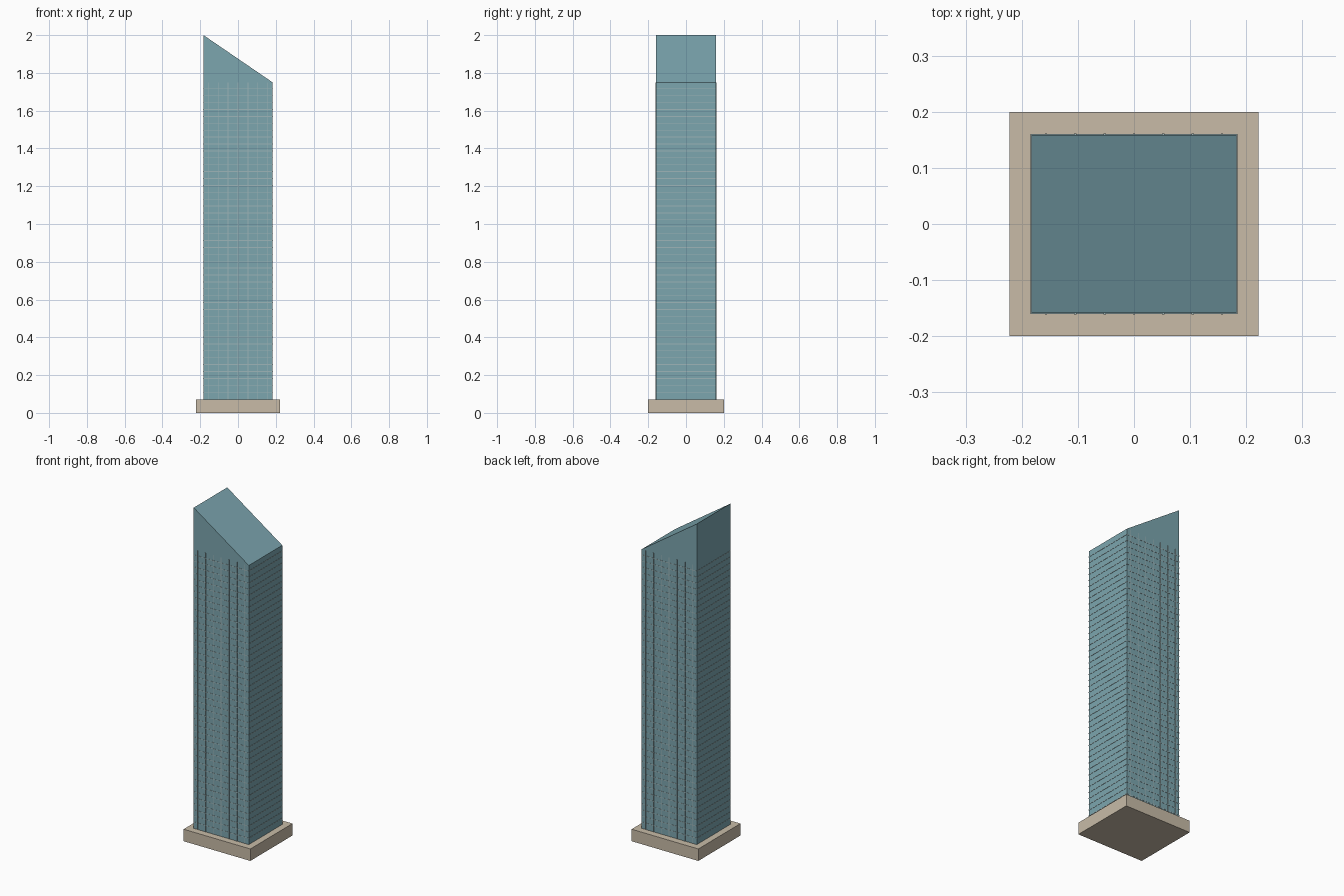
import bpy
import bmesh
from mathutils import Matrix, Vector

if "Cube" in bpy.data.objects:
    bpy.data.objects.remove(bpy.data.objects["Cube"])

HX, HY = 0.183, 0.159          # half width and depth of the shaft
POD_TOP, EAVE, PEAK = 0.072, 1.75, 2.0


def material(name, rgb):
    m = bpy.data.materials.new(name)
    m.diffuse_color = (*rgb, 1.0)
    m.use_nodes = True
    m.node_tree.nodes["Principled BSDF"].inputs["Base Color"].default_value = m.diffuse_color
    return m


def make_object(name, bm, mat):
    bmesh.ops.recalc_face_normals(bm, faces=bm.faces)
    mesh = bpy.data.meshes.new(name)
    bm.to_mesh(mesh)
    bm.free()
    mesh.materials.append(mat)
    obj = bpy.data.objects.new(name, mesh)
    bpy.context.collection.objects.link(obj)
    return obj


def add_box(bm, center, size):
    mat = Matrix.Translation(Vector(center)) @ Matrix.Diagonal((*size, 1.0))
    bmesh.ops.create_cube(bm, size=1.0, matrix=mat)


glass = material("teal_glass", (0.20, 0.38, 0.43))
stone = material("tan_stone", (0.58, 0.50, 0.39))
trim = material("pale_trim", (0.34, 0.46, 0.48))

# Podium
bm = bmesh.new()
add_box(bm, (0, 0, POD_TOP / 2), (0.444, 0.40, POD_TOP))
make_object("podium", bm, stone)

# Shaft with a sloped roof: side profile extruded through the depth
bm = bmesh.new()
profile = [(-HX, 0.001), (HX, 0.001), (HX, EAVE), (-HX, PEAK)]
face = bm.faces.new([bm.verts.new((x, -HY, z)) for x, z in profile])
ext = bmesh.ops.extrude_face_region(bm, geom=[face])
verts = [g for g in ext["geom"] if isinstance(g, bmesh.types.BMVert)]
bmesh.ops.translate(bm, verts=verts, vec=(0, 2 * HY, 0))
make_object("tower_shaft", bm, glass)

# Thin floor bands wrapping the shaft
bm = bmesh.new()
for i in range(1, 46):
    add_box(bm, (0, 0, POD_TOP + 0.001 + 0.0365 * i),
            (2 * HX + 0.003, 2 * HY + 0.002, 0.004))
make_object("floor_bands", bm, trim)

# Vertical fins on the front and back
bm = bmesh.new()
for side in (-1, 1):
    for i in range(7):
        x = -HX + (i + 0.5) * 2 * HX / 7
        add_box(bm, (x, side * HY, (POD_TOP + EAVE) / 2),
                (0.004, 0.005, EAVE - POD_TOP))
make_object("facade_fins", bm, trim)
